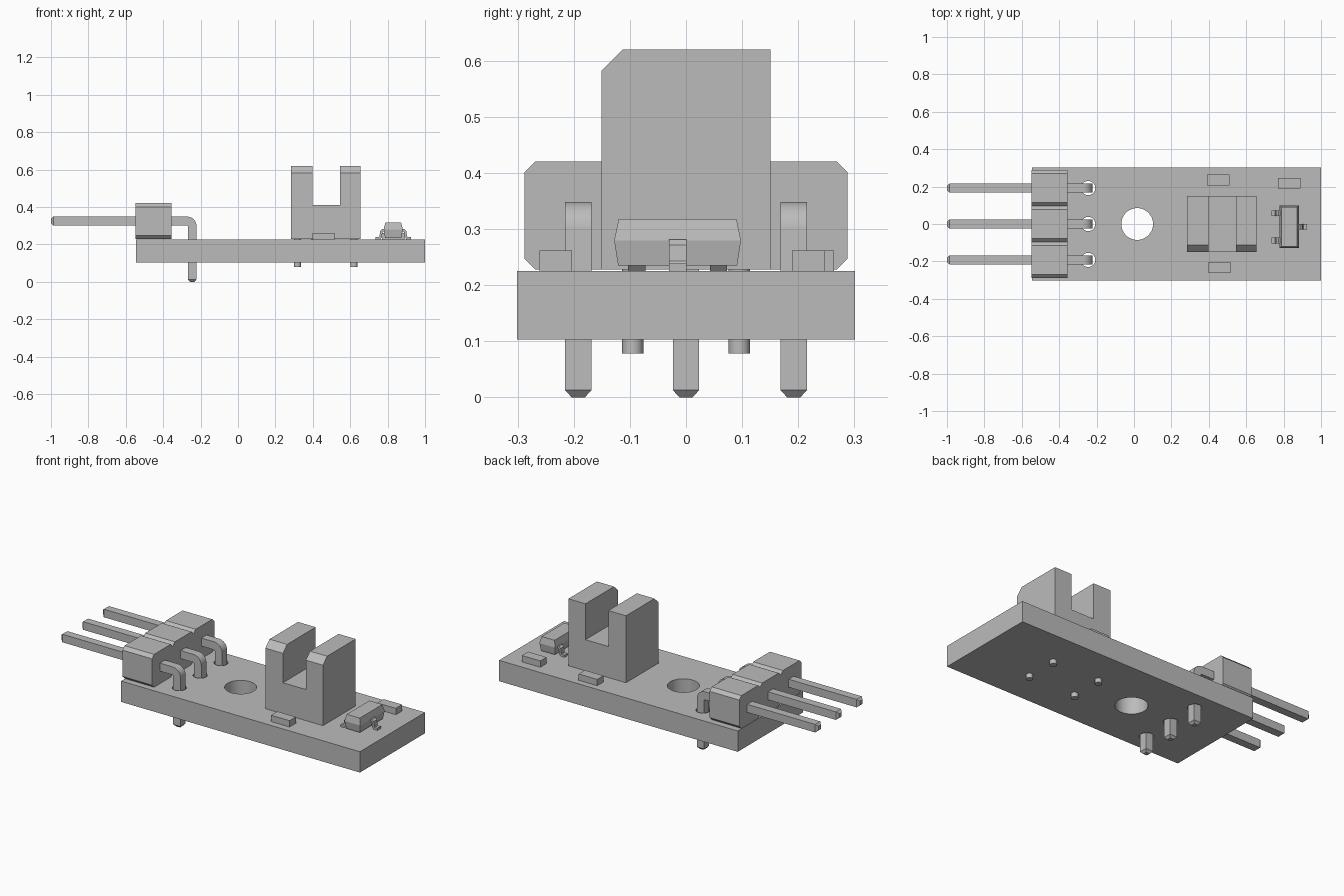
import bpy, bmesh
from math import sin, cos, pi, radians
from mathutils import Vector

if "Cube" in bpy.data.objects:
    bpy.data.objects.remove(bpy.data.objects["Cube"], do_unlink=True)

COLOUR = (0.5, 0.5, 0.5, 1)
grey = bpy.data.materials.new("plain grey")
grey.use_nodes = True
grey.diffuse_color = COLOUR
grey.node_tree.nodes["Principled BSDF"].inputs["Base Color"].default_value = COLOUR


def finish(name, bm, smooth=False):
    bmesh.ops.recalc_face_normals(bm, faces=bm.faces[:])
    mesh = bpy.data.meshes.new(name)
    bm.to_mesh(mesh)
    bm.free()
    mesh.materials.append(grey)
    obj = bpy.data.objects.new(name, mesh)
    bpy.context.collection.objects.link(obj)
    if smooth:
        smooth_sharp(obj)
    return obj


def smooth_sharp(obj):
    bpy.ops.object.select_all(action='DESELECT')
    obj.select_set(True)
    bpy.context.view_layer.objects.active = obj
    bpy.ops.object.shade_smooth_by_angle(angle=radians(35))


def loft(name, rings, smooth=False):
    """Skin a series of equal-sized vertex rings and cap both ends."""
    bm = bmesh.new()
    loops = [[bm.verts.new(p) for p in ring] for ring in rings]
    n = len(loops[0])
    for a, b in zip(loops, loops[1:]):
        for i in range(n):
            j = (i + 1) % n
            bm.faces.new((a[i], a[j], b[j], b[i]))
    bm.faces.new(loops[0])
    bm.faces.new(loops[-1])
    return finish(name, bm, smooth)


def extrude_x(name, profile, x0, x1):
    return loft(name, [[(x, y, z) for y, z in profile] for x in (x0, x1)])


def box(name, x, y, z):
    return extrude_x(name, [(y[0], z[0]), (y[1], z[0]), (y[1], z[1]), (y[0], z[1])], *x)


def cylinder(name, x, y, z0, z1, r, sides=32):
    ring = [(x + r * cos(2 * pi * i / sides), y + r * sin(2 * pi * i / sides))
            for i in range(sides)]
    return loft(name, [[(a, b, z) for a, b in ring] for z in (z0, z1)], True)


def cut(obj, cutter):
    cutter.hide_render = True
    mod = obj.modifiers.new("cut", 'BOOLEAN')
    mod.operation = 'DIFFERENCE'
    mod.solver = 'EXACT'
    mod.object = cutter
    bpy.context.view_layer.objects.active = obj
    bpy.ops.object.modifier_apply(modifier=mod.name)
    bpy.data.objects.remove(cutter, do_unlink=True)


def strip(name, path, y, width, thick, tip=1.0):
    """Sweep a rectangle along an xz path; the two ends shrink to tip."""
    pts = [Vector(p) for p in path]
    rings = []
    for i, p in enumerate(pts):
        before = (p - pts[i - 1]).normalized() if i else None
        after = (pts[i + 1] - p).normalized() if i < len(pts) - 1 else None
        t = ((before or after) + (after or before)).normalized()
        s = tip if i in (0, len(pts) - 1) else 1.0
        miter = max(0.6, t.dot(before or after))
        side = Vector((-t.y, t.x)) * thick / 2 * s / miter
        w = width / 2 * s
        rings.append([(p.x + side.x * k, y + w * m, p.y + side.y * k)
                      for k, m in ((1, 1), (1, -1), (-1, -1), (-1, 1))])
    return loft(name, rings, True)


# Circuit board with mounting hole and pin holes
TOP = 0.225
PIN_X, PITCH = -0.245, 0.192
board = box("board", (-0.546, 1.0), (-0.301, 0.301), (0.103, TOP))
cut(board, cylinder("hole_cutter", 0.017, 0, 0, 0.4, 0.085, 48))
for k in (-1, 0, 1):
    cut(board, cylinder("hole_cutter", PIN_X, k * PITCH, 0, 0.4, 0.038))
smooth_sharp(board)

# Header: chamfered housing segments, each with a bent square pin
h, c = PITCH / 2, 0.019
z0, z1 = 0.228, 0.42
for k, side in zip((-1, 0, 1), ("right", "middle", "left")):
    y = k * PITCH
    profile = [(y - h + c, z0), (y + h - c, z0), (y + h, z0 + c), (y + h, z1 - c),
               (y + h - c, z1), (y - h + c, z1), (y - h, z1 - c), (y - h, z0 + c)]
    extrude_x("header_housing_" + side, profile, -0.547, -0.355)
    bend = [(PIN_X - 0.028 + 0.028 * sin(a), 0.297 + 0.028 * cos(a))
            for a in (pi / 2 * i / 8 for i in range(9))]
    path = [(-1.0, 0.325), (-0.987, 0.325)] + bend + [(PIN_X, 0.013), (PIN_X, 0)]
    strip("header_pin_" + side, path, y, 0.047, 0.047, 0.5)

# Slotted optical sensor: two towers on a base, front top edges chamfered
tower = [(-0.151, 0.41), (0.151, 0.41), (0.151, 0.62), (-0.113, 0.62), (-0.151, 0.582)]
bm = bmesh.new()
outline = [(0.283, 0.228), (0.656, 0.228), (0.656, 0.62), (0.545, 0.62),
           (0.545, 0.41), (0.397, 0.41), (0.397, 0.62), (0.283, 0.62)]
face = bm.faces.new([bm.verts.new((x, -0.151, z)) for x, z in outline])
ext = bmesh.ops.extrude_face_region(bm, geom=[face])
bmesh.ops.translate(bm, vec=(0, 0.302, 0),
                    verts=[v for v in ext["geom"] if isinstance(v, bmesh.types.BMVert)])
bmesh.ops.recalc_face_normals(bm, faces=bm.faces[:])
edges = [e for e in bm.edges
         if all(v.co.z > 0.61 and v.co.y < 0 for v in e.verts)]
bmesh.ops.bevel(bm, geom=edges, offset=0.038, segments=1, affect='EDGES')
finish("sensor_body", bm)
for x in (0.318, 0.62):
    for y in (-0.095, 0.095):
        cylinder("sensor_leg", x, y, 0.078, 0.24, 0.019, 24)

# Chip resistors
for x, y in ((0.45, 0.235), (0.83, 0.218), (0.457, -0.232)):
    box("chip_resistor", (x - 0.06, x + 0.06), (y - 0.029, y + 0.029), (TOP, 0.262))

# Small transistor: body tapering up and down from its middle, three gull-wing legs
CX, CY = 0.83, -0.015
body = []
for hx, hy, z in ((0.044, 0.106, 0.235), (0.051, 0.113, 0.28), (0.042, 0.105, 0.318)):
    body.append([(CX + a * hx, CY + b * hy, z)
                 for a, b in ((-1, -1), (1, -1), (1, 1), (-1, 1))])
loft("transistor_body", body)
for s, y in ((1, CY), (-1, CY + 0.073), (-1, CY - 0.073)):
    leg = [(CX + s * d, z) for d, z in
           ((0.03, 0.275), (0.056, 0.275), (0.064, 0.268), (0.067, 0.24),
            (0.074, 0.232), (0.094, 0.232))]
    strip("transistor_leg", leg, y, 0.031, 0.013)
